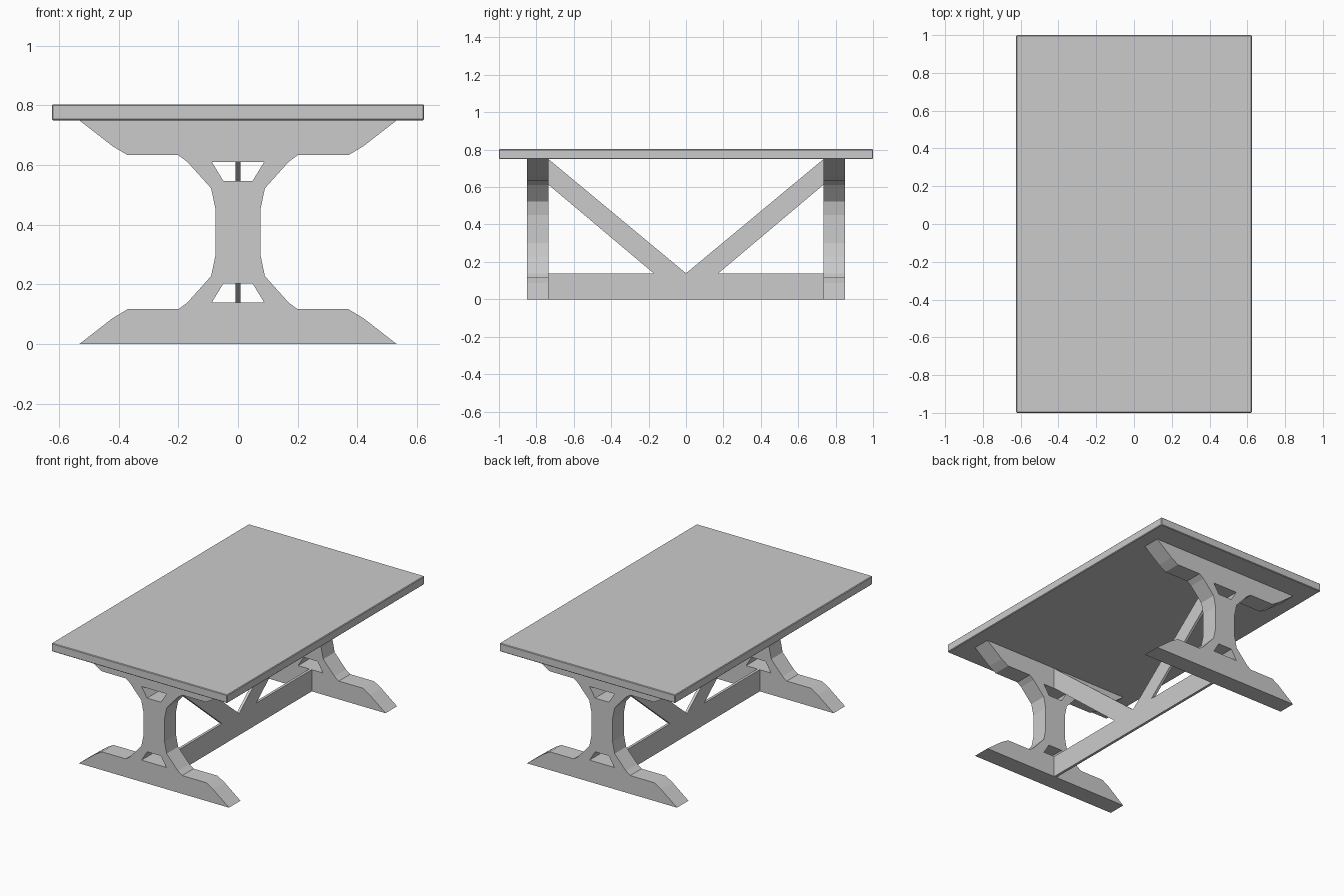
import bpy, bmesh
from mathutils import Matrix

if "Cube" in bpy.data.objects:
    bpy.data.objects.remove(bpy.data.objects["Cube"])

LEG_H = 0.75


def slab(name, loops, depth, matrix):
    """Extrude closed 2D loops (outline first, then holes) into a mesh slab."""
    curve = bpy.data.curves.new(name, 'CURVE')
    curve.dimensions = '2D'
    curve.fill_mode = 'BOTH'
    curve.extrude = depth / 2
    for pts in loops:
        s = curve.splines.new('POLY')
        s.points.add(len(pts) - 1)
        for p, (x, y) in zip(s.points, pts):
            p.co = (x, y, 0, 1)
        s.use_cyclic_u = True
    tmp = bpy.data.objects.new(name + "_curve", curve)
    bpy.context.collection.objects.link(tmp)
    dg = bpy.context.evaluated_depsgraph_get()
    mesh = bpy.data.meshes.new_from_object(tmp.evaluated_get(dg))
    bpy.data.objects.remove(tmp)
    bm = bmesh.new()
    bm.from_mesh(mesh)
    bmesh.ops.remove_doubles(bm, verts=bm.verts, dist=1e-4)
    bm.transform(matrix)
    bmesh.ops.recalc_face_normals(bm, faces=bm.faces)
    for f in bm.faces:
        f.smooth = False
    bm.to_mesh(mesh)
    bm.free()
    mesh.name = name
    ob = bpy.data.objects.new(name, mesh)
    bpy.context.collection.objects.link(ob)
    return ob


def box(name, size, centre):
    bpy.ops.mesh.primitive_cube_add(size=1, location=centre)
    ob = bpy.context.object
    ob.name = name
    ob.scale = size
    bpy.ops.object.transform_apply(location=False, rotation=False, scale=True)
    return ob


# Tabletop with softened edges
top = box("tabletop", (1.247, 2.0, 0.053), (0, 0, 0.7765))
bevel = top.modifiers.new("edge", 'BEVEL')
bevel.width = 0.004
bevel.segments = 1

# Trestle legs: quarter profile mirrored up and across, with two trapezoid holes
quarter = [(0.532, 0), (0.42, 0.087), (0.37, 0.117), (0.20, 0.117),
           (0.17, 0.139), (0.09, 0.228), (0.075, 0.30)]
right = quarter + [(x, LEG_H - z) for x, z in reversed(quarter)]
outline = right + [(-x, z) for x, z in reversed(right)]
hole = [(-0.088, 0.139), (0.088, 0.139), (0.049, 0.203), (-0.049, 0.203)]
upper_hole = [(x, LEG_H - z) for x, z in hole]
upright = Matrix.Rotation(1.5707963, 4, 'X')
for name, y in (("front_leg", -0.793), ("back_leg", 0.793)):
    slab(name, [outline, hole, upper_hole], 0.116,
         Matrix.Translation((0, y, 0)) @ upright)

# Floor stretcher between the legs
box("stretcher", (0.017, 1.472, 0.139), (0, 0, 0.0695))

# Diagonal braces from the stretcher's middle to the top of each leg
side_on = Matrix(((0, 0, 1, 0), (1, 0, 0, 0), (0, 1, 0, 0), (0, 0, 0, 1)))
for name, s in (("front_brace", -1), ("back_brace", 1)):
    pts = [(0, 0.139), (0.173 * s, 0.139), (0.736 * s, 0.613), (0.736 * s, 0.75)]
    # the higher edge starts at the centre, the lower edge further out
    slab(name, [pts], 0.017, side_on)
